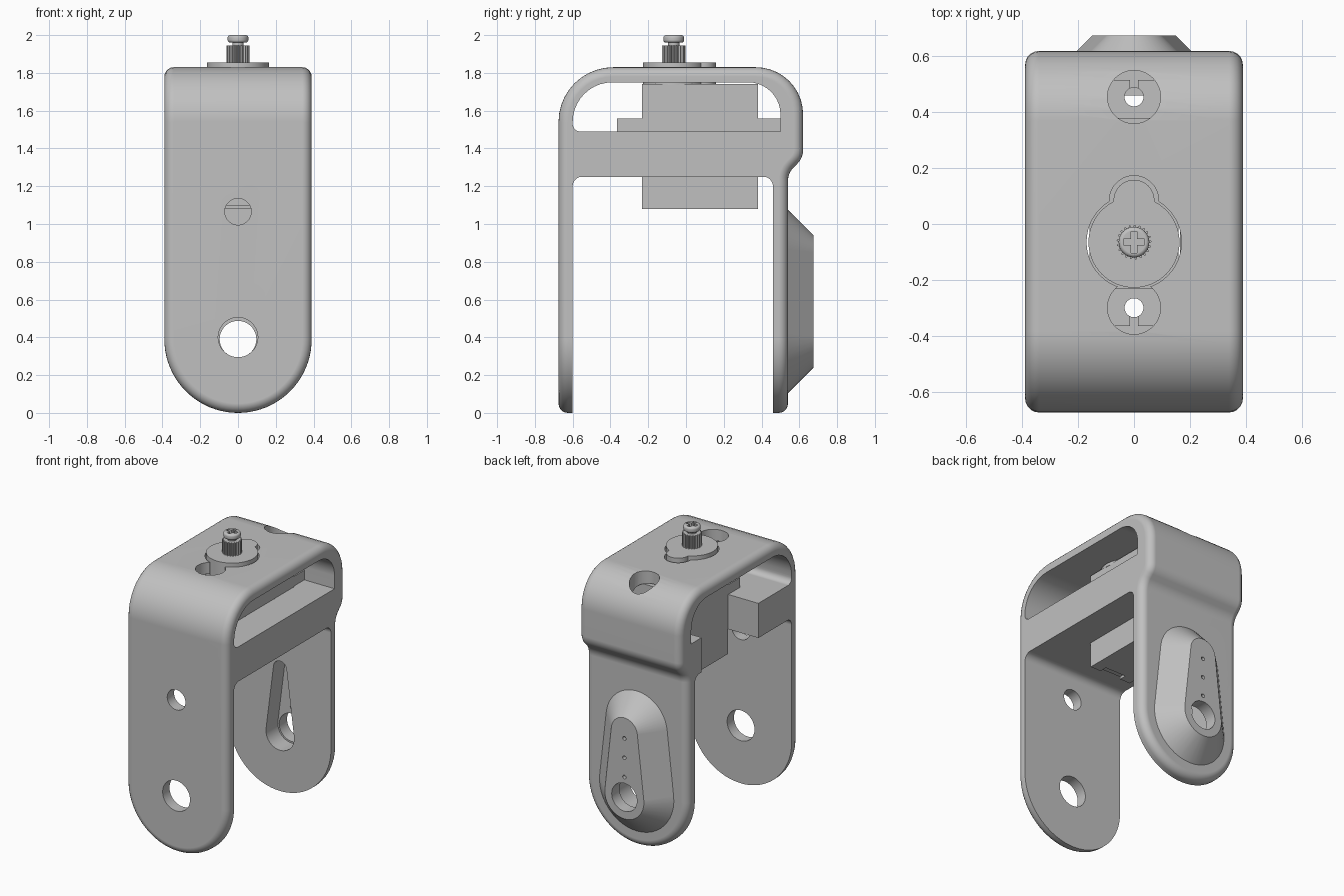
import bpy, bmesh, math
from math import sin, cos, pi, tan, asin, atan2
from mathutils import Vector

cube = bpy.data.objects.get("Cube")
if cube:
    bpy.data.objects.remove(cube, do_unlink=True)

grey = bpy.data.materials.new("plain grey")
grey.use_nodes = True
COLOUR = (0.53, 0.53, 0.53, 1)
grey.diffuse_color = COLOUR
grey.node_tree.nodes["Principled BSDF"].inputs["Base Color"].default_value = COLOUR


# ---- outlines ----
def arc(cx, cy, r, a, b, n=24):
    return [(cx + r * cos(a + (b - a) * i / n), cy + r * sin(a + (b - a) * i / n)) for i in range(n + 1)]


def circle(cx, cy, r, n=48):
    return arc(cx, cy, r, 0, 2 * pi, n)[:-1]


def rect(x0, x1, y0, y1):
    return [(x0, y0), (x1, y0), (x1, y1), (x0, y1)]


def rounded(corners, n=10):
    """Polygon of (a, b, radius) corners with arcs in place of corners."""
    out = []
    for i, (x, y, r) in enumerate(corners):
        p = Vector((x, y))
        u = (Vector(corners[i - 1][:2]) - p).normalized()
        v = (Vector(corners[(i + 1) % len(corners)][:2]) - p).normalized()
        if r == 0:
            out.append((x, y))
            continue
        half = u.angle(v) / 2
        c = p + (u + v).normalized() * (r / sin(half))
        s, e = p + u * (r / tan(half)) - c, p + v * (r / tan(half)) - c
        a0 = atan2(s.y, s.x)
        turn = (atan2(e.y, e.x) - a0 + pi) % (2 * pi) - pi
        out += arc(c.x, c.y, r, a0, a0 + turn, n)
    return out


def teardrop(z0, r0, z1, r1):
    """Outline wrapped round a large lower and a small upper circle."""
    t = asin((r0 - r1) / (z1 - z0))
    return arc(0, z1, r1, t, pi - t) + arc(0, z0, r0, pi - t, 2 * pi + t)


# ---- solids ----
PLACE = {"x": lambda a, b, h: (h, a, b), "y": lambda a, b, h: (a, h, b), "z": lambda a, b, h: (a, b, h)}


def volume(mesh):
    bm = bmesh.new()
    bm.from_mesh(mesh)
    result = bm.calc_volume(signed=True)
    bm.free()
    return result


def prism(name, axis, pts, lo, hi, end_pts=None):
    """Extrude an outline along an axis, optionally lofting to a second one."""
    bm = bmesh.new()
    rings = [[bm.verts.new(PLACE[axis](a, b, h)) for a, b in ring]
             for ring, h in ((pts, lo), (end_pts or pts, hi))]
    bm.faces.new(rings[0][::-1])
    bm.faces.new(rings[1])
    n = len(pts)
    for i in range(n):
        j = (i + 1) % n
        bm.faces.new((rings[0][i], rings[0][j], rings[1][j], rings[1][i]))
    if bm.calc_volume(signed=True) < 0:
        bmesh.ops.reverse_faces(bm, faces=bm.faces[:])
    me = bpy.data.meshes.new(name)
    bm.to_mesh(me)
    bm.free()
    me.materials.append(grey)
    ob = bpy.data.objects.new(name, me)
    bpy.context.collection.objects.link(ob)
    return ob


def activate(ob):
    bpy.ops.object.select_all(action="DESELECT")
    ob.select_set(True)
    bpy.context.view_layer.objects.active = ob


def sound(ob):
    """True when the modified solid changed but kept a sensible volume."""
    graph = bpy.context.evaluated_depsgraph_get()
    graph.update()
    mesh = ob.evaluated_get(graph).data
    ratio = volume(mesh) / volume(ob.data)
    return len(mesh.vertices) != len(ob.data.vertices) and .25 < ratio < 1.3


def finish(ob, mod):
    activate(ob)
    if sound(ob):
        bpy.ops.object.modifier_apply(modifier=mod.name)
    else:
        ob.modifiers.remove(mod)


def combine(ob, operation, *args):
    """Boolean ob with a new prism, then discard the prism."""
    tool = prism("tool", *args)
    mod = ob.modifiers.new("combine", "BOOLEAN")
    mod.operation, mod.object = operation, tool
    for solver in ("EXACT", "MANIFOLD", "FLOAT"):
        mod.solver = solver
        if sound(ob):
            break
    finish(ob, mod)
    bpy.data.objects.remove(tool, do_unlink=True)


def cut(ob, *args):
    combine(ob, "DIFFERENCE", *args)


def bevel(ob, width, segments):
    mod = ob.modifiers.new("round", "BEVEL")
    mod.width, mod.segments, mod.angle_limit = width, segments, math.radians(50)
    mod.limit_method, mod.use_clamp_overlap = "ANGLE", False
    finish(ob, mod)


# ---- bracket: solid side profile trimmed to round-ended legs ----
W = 0.39
bracket = prism("bracket", "x", rounded([
    (-.675, -.2, 0), (.54, -.2, 0), (.54, 1.27, .1), (.62, 1.35, .1),
    (.62, 1.83, .25), (-.675, 1.83, .29)]), -.6, .6)
combine(bracket, "INTERSECT", "y", arc(0, W, W, pi, 2 * pi, 40) + [(W, 2.2), (-W, 2.2)], -1, 1)
bevel(bracket, .05, 5)

# sloped boss on the back leg
combine(bracket, "UNION", "y", teardrop(.39, .295, .84, .245), .53, .675, teardrop(.39, .15, .84, .1))

# opening between the legs, upper window and servo slot open to one side
cut(bracket, "x", rounded([(-.6, -.3, 0), (.46, -.3, 0), (.46, 1.25, .05), (-.6, 1.25, .05)]), -1, 1)
cut(bracket, "x", rounded([(-.6, 1.49, .04), (.5, 1.49, 0), (.5, 1.75, .17), (-.6, 1.75, .21)]), -1, 1)
cut(bracket, "z", rect(-.6, .165, -.235, .385), 1.2, 1.6)

# front leg holes
cut(bracket, "y", circle(0, .4, .105), -1, -.5)
cut(bracket, "y", circle(0, 1.065, .07), -1, -.5)

# horn pocket, bore and pin holes in the back leg
cut(bracket, "y", teardrop(.39, .108, .85, .05), .4, .59)
cut(bracket, "y", circle(0, .39, .097), .4, .8)
for i in range(3):
    cut(bracket, "y", circle(0, .53 + .134 * i, .013, 16), .5, .8)

# top access holes, mounting screw holes and keyhole for the servo hub
EAR_HOLES = (.455, -.3)
for y in EAR_HOLES:
    cut(bracket, "z", circle(0, y, .095), 1.495, 2)
    cut(bracket, "z", circle(0, y, .034, 24), 1.1, 1.6)
HUB_Y = -.065
cut(bracket, "z", circle(0, HUB_Y, .17), 1.6, 2)
cut(bracket, "z", circle(0, .085, .088), 1.6, 2)

# ---- servo ----
servo_body = prism("servo_body", "z", rect(-.16, .16, -.232, .38), 1.08, 1.74)
cut(servo_body, "z", rect(-.08, .08, -.3, -.18), 1, 1.097)

servo_ears = prism("servo_ears", "z", rect(-.16, .16, -.365, .515), 1.491, 1.558)
for y, edge in zip(EAR_HOLES, (.6, -.45)):
    cut(servo_ears, "z", circle(0, y, .034, 24), 1.4, 1.7)
    cut(servo_ears, "z", rect(-.014, .014, min(y, edge), max(y, edge)), 1.4, 1.7)

servo_hub = prism("servo_hub", "z", circle(0, HUB_Y, .163, 64), 1.735, 1.855)
combine(servo_hub, "UNION", "z", circle(0, .085, .073), 1.735, 1.855)

# toothed output shaft
TEETH = 21
spline = []
for i in range(TEETH * 4):
    r = .062 if i % 4 < 2 else .053
    a = 2 * pi * i / (TEETH * 4)
    spline.append((r * cos(a), HUB_Y + r * sin(a)))
output_shaft = prism("output_shaft", "z", spline, 1.85, 1.945)

# screw with cross recess
screw_neck = prism("screw_neck", "z", circle(0, HUB_Y, .03, 24), 1.94, 1.97)
screw_head = prism("screw_head", "z", circle(0, HUB_Y, .055, 32), 1.96, 2)
bevel(screw_head, .014, 4)
for half_x, half_y in ((.038, .011), (.011, .038)):
    cut(screw_head, "z", rect(-half_x, half_x, HUB_Y - half_y, HUB_Y + half_y), 1.975, 2.1)

# ---- smooth shading with crisp edges and flat broad faces ----
for ob in (bracket, servo_body, servo_ears, servo_hub, output_shaft, screw_neck, screw_head):
    activate(ob)
    bpy.ops.object.shade_smooth_by_angle(angle=math.radians(28))
    ob.modifiers.new("flat_faces", "WEIGHTED_NORMAL").keep_sharp = True
